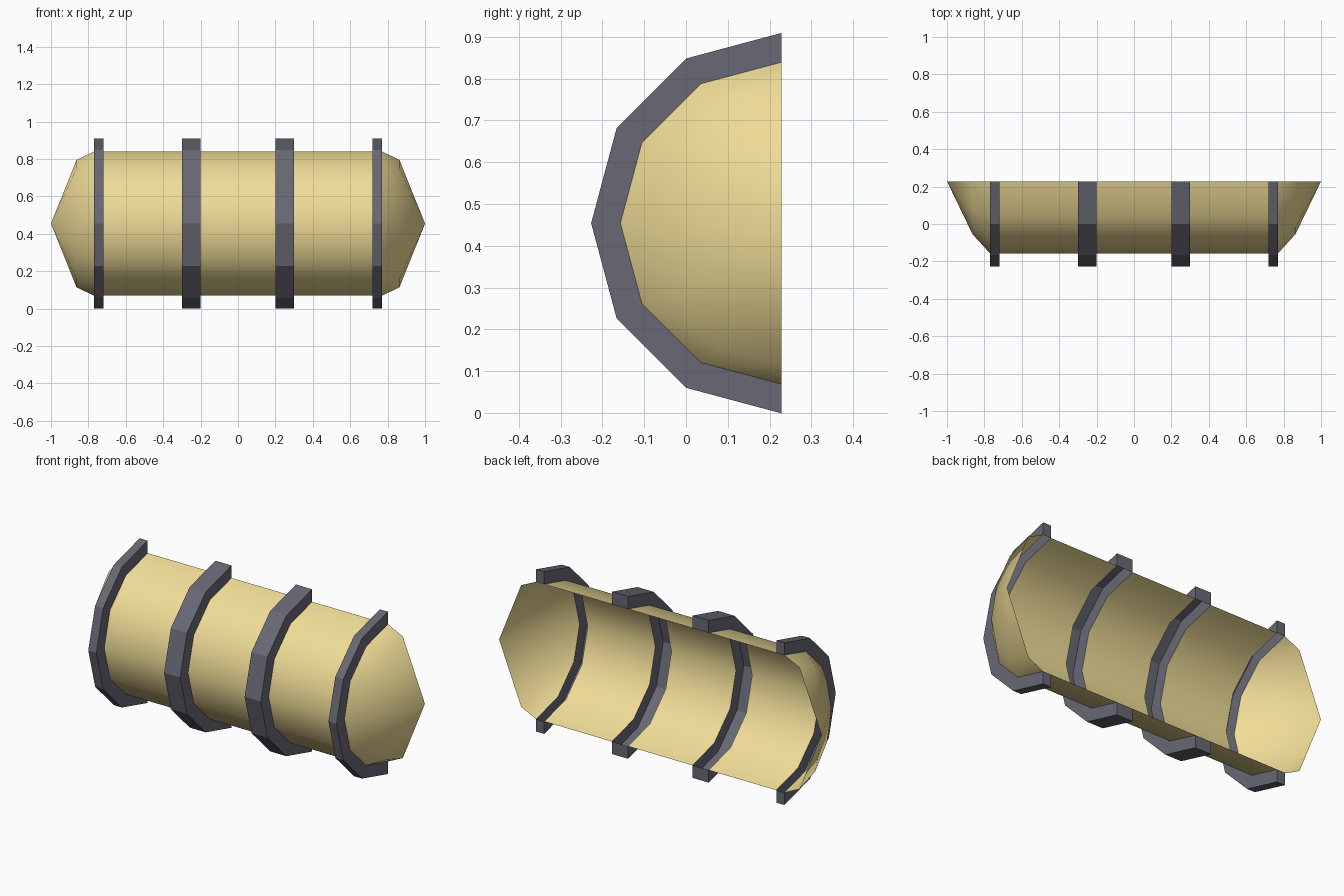
import bpy, bmesh, math

if "Cube" in bpy.data.objects:
    bpy.data.objects.remove(bpy.data.objects["Cube"])

CY, CZ = 0.228, 0.454      # barrel axis, lying on the open back plane
R_SHELL, R_BAND = 0.385, 0.455
SEG = 6                    # facets around the half circle


def material(name, color):
    m = bpy.data.materials.new(name)
    m.diffuse_color = color
    m.use_nodes = True
    m.node_tree.nodes["Principled BSDF"].inputs["Base Color"].default_value = m.diffuse_color
    return m


def half_loft(name, strips, mat, smooth=False, caps=False):
    """Loft half rings; each station is (x, radius in y, radius in z)."""
    bm = bmesh.new()
    for stations in strips:
        rows = []
        for x, ry, rz in stations:
            row = []
            for k in range(SEG + 1):
                t = math.pi * k / SEG
                row.append(bm.verts.new((x, CY - ry * math.sin(t), CZ + rz * math.cos(t))))
            rows.append(row)
        for a, b in zip(rows, rows[1:]):
            for k in range(SEG):
                bm.faces.new((a[k], a[k + 1], b[k + 1], b[k]))
        if caps:
            bm.faces.new([r[0] for r in rows])
            bm.faces.new([r[-1] for r in reversed(rows)])
    bmesh.ops.remove_doubles(bm, verts=bm.verts, dist=1e-4)
    for f in bm.faces:
        f.smooth = smooth
    me = bpy.data.meshes.new(name)
    bm.to_mesh(me)
    bm.free()
    me.materials.append(mat)
    ob = bpy.data.objects.new(name, me)
    bpy.context.collection.objects.link(ob)
    return ob


yellow = material("pale_yellow", (0.87, 0.72, 0.31, 1))
grey = material("slate_grey", (0.14, 0.14, 0.18, 1))

# Bands: hollow raised hoops, open towards the inside
bands = {
    "left_end_band": (-0.77, -0.72),
    "left_middle_band": (-0.30, -0.20),
    "right_middle_band": (0.20, 0.30),
    "right_end_band": (0.72, 0.77),
}
for name, (x0, x1) in bands.items():
    half_loft(name, [[(x0, R_SHELL, R_SHELL), (x0, R_BAND, R_BAND),
                      (x1, R_BAND, R_BAND), (x1, R_SHELL, R_SHELL)]], grey, caps=True)

# Shell: wall strips between the bands
spans = [(-0.72, -0.30), (-0.20, 0.20), (0.30, 0.72)]
half_loft("barrel_wall", [[(a, R_SHELL, R_SHELL), (b, R_SHELL, R_SHELL)] for a, b in spans],
          yellow, smooth=True)

# Pointed end caps
dome = [(0.77, R_SHELL, R_SHELL), (0.863, 0.283, 0.341), (1.0, 0, 0)]
half_loft("right_end_cap", [dome], yellow, smooth=True)
half_loft("left_end_cap", [[(-x, ry, rz) for x, ry, rz in reversed(dome)]], yellow, smooth=True)
